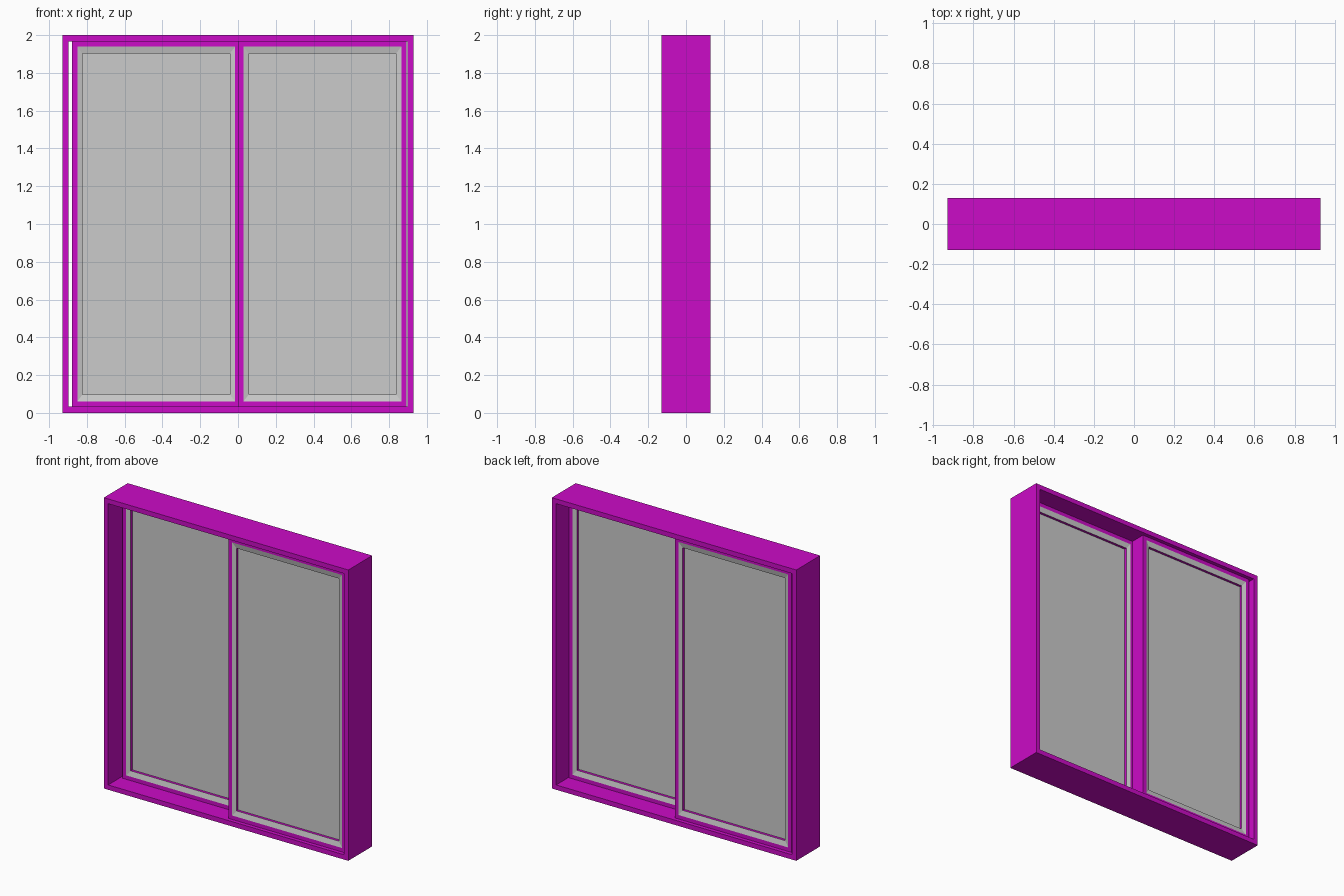
import bpy, bmesh

if "Cube" in bpy.data.objects:
    bpy.data.objects.remove(bpy.data.objects["Cube"])


def material(name, color):
    m = bpy.data.materials.new(name)
    m.diffuse_color = color
    m.use_nodes = True
    m.node_tree.nodes["Principled BSDF"].inputs["Base Color"].default_value = m.diffuse_color
    return m


PURPLE = material("purple_paint", (0.6, 0.0035, 0.57, 1))
GREY = material("grey_plain", (0.8, 0.8, 0.8, 1))


def make_object(name, bm, mats):
    bmesh.ops.recalc_face_normals(bm, faces=bm.faces)
    me = bpy.data.meshes.new(name)
    bm.to_mesh(me)
    bm.free()
    for m in mats:
        me.materials.append(m)
    ob = bpy.data.objects.new(name, me)
    bpy.context.collection.objects.link(ob)
    return ob


def ring(name, x0, x1, z0, z1, profile, grey_segments=()):
    """Sweep a closed (x inset, z inset, y) profile round a rectangle with mitred corners."""
    bm = bmesh.new()
    loops = [[bm.verts.new(p) for p in ((x0 + i, y, z0 + h), (x1 - i, y, z0 + h),
                                        (x1 - i, y, z1 - h), (x0 + i, y, z1 - h))]
             for i, h, y in profile]
    n = len(loops)
    for s in range(n):
        a, b = loops[s], loops[(s + 1) % n]
        for k in range(4):
            j = (k + 1) % 4
            f = bm.faces.new((a[k], a[j], b[j], b[k]))
            f.material_index = 1 if s in grey_segments else 0
    return make_object(name, bm, (PURPLE, GREY))


def box(name, x0, x1, y0, y1, z0, z1):
    bm = bmesh.new()
    bmesh.ops.create_cube(bm, size=1)
    for v in bm.verts:
        v.co = (x1 if v.co.x > 0 else x0, y1 if v.co.y > 0 else y0, z1 if v.co.z > 0 else z0)
    return make_object(name, bm, ())


# Outer frame
T = 0.033
ring("outer_frame", -0.93, 0.93, 0, 2, [(0, 0, -0.13), (T, T, -0.13), (T, T, 0.13), (0, 0, 0.13)])

# Two sliding sashes: sloped grey beads on both faces, glass pane in the middle
STILE, BEAD_X, BEAD_Z, SLOPE = 0.027, 0.055, 0.063, 0.008
for side, x0, x1, y0, y1 in (("left", -0.878, 0.012, 0.001, 0.105),
                             ("right", 0.002, 0.892, -0.105, -0.001)):
    profile = [(0, 0, y0), (STILE, STILE, y0), (BEAD_X, BEAD_Z, y0 + SLOPE),
               (BEAD_X, BEAD_Z, y1 - SLOPE), (STILE, STILE, y1), (0, 0, y1)]
    z0, z1 = 0.034, 1.966
    ring(side + "_sash", x0, x1, z0, z1, profile, grey_segments=(1, 3))
    mid = (y0 + y1) / 2
    box(side + "_glass", x0 + BEAD_X, x1 - BEAD_X, mid - 0.026, mid + 0.026,
        z0 + BEAD_Z, z1 - BEAD_Z)
